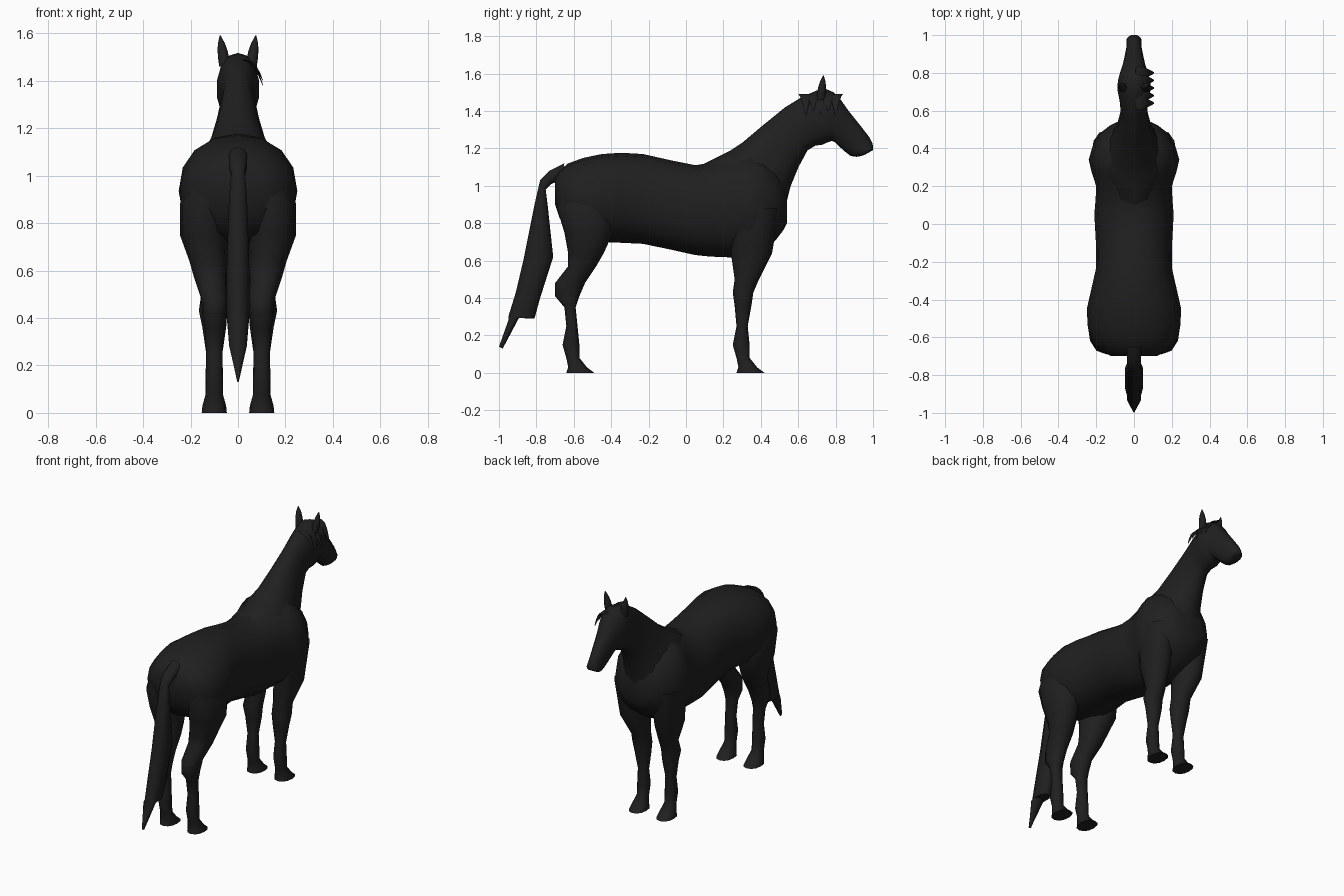
import bpy
import bmesh
from math import cos, sin, pi, copysign, radians

default_cube = bpy.data.objects.get("Cube")
if default_cube:
    bpy.data.objects.remove(default_cube, do_unlink=True)

# The single dark coat colour
SHADE = 0.014
coat = bpy.data.materials.new("black coat")
coat.use_nodes = True
coat.diffuse_color = (SHADE, SHADE, SHADE, 1)
shader = coat.node_tree.nodes["Principled BSDF"]
shader.inputs["Base Color"].default_value = coat.diffuse_color
shader.inputs["Roughness"].default_value = 0.8


def rounded(value, fullness):
    """Push a sine or cosine outwards so that the section becomes fuller."""
    return copysign(abs(value) ** fullness, value)


def refine(sections):
    """Insert a smoothly interpolated section between each pair."""
    padded = [sections[0], *sections, sections[-1]]
    result = []
    for before, start, end, after in zip(padded, sections, sections[1:], padded[3:]):
        middle = [(9 * (s + e) - b - a) / 16
                  for b, s, e, a in zip(before, start, end, after)]
        result += [start, middle]
    return result + [sections[-1]]


def loft(name, sections, sides=14, fullness=0.9, mirror=1):
    """Skin oval sections, each spanning two points (y, z) of the outline.

    A section is (y, z, opposite y, opposite z, half width, centre x).
    """
    mesh = bpy.data.meshes.new(name)
    bm = bmesh.new()
    loops = []
    for ya, za, yb, zb, width, centre in sections:
        loop = []
        for i in range(sides):
            angle = 2 * pi * i / sides
            along = rounded(cos(angle), fullness) / 2
            across = rounded(sin(angle), fullness) * width
            loop.append(bm.verts.new((
                mirror * (centre + across),
                (ya + yb) / 2 + (ya - yb) * along,
                (za + zb) / 2 + (za - zb) * along)))
        loops.append(loop)
    for first, second in zip(loops, loops[1:]):
        for i in range(sides):
            j = (i + 1) % sides
            bm.faces.new((first[i], first[j], second[j], second[i]))
    bm.faces.new(loops[0])
    bm.faces.new(loops[-1])
    bmesh.ops.recalc_face_normals(bm, faces=bm.faces)
    bm.to_mesh(mesh)
    bm.free()
    mesh.materials.append(coat)
    part = bpy.data.objects.new(name, mesh)
    bpy.context.collection.objects.link(part)
    bpy.ops.object.select_all(action="DESELECT")
    part.select_set(True)
    bpy.context.view_layer.objects.active = part
    bpy.ops.object.shade_smooth_by_angle(angle=radians(60))


def central(sections):
    """Sections lying on the middle plane."""
    return [(*section, 0) for section in sections]


# Torso: y, back line, belly line, half width
torso = [
    (-.7, 1.05, .9, .12),
    (-.63, 1.12, .75, .22),
    (-.45, 1.17, .7, .25),
    (-.23, 1.17, .69, .2),
    (.05, 1.11, .63, .21),
    (.2, 1.15, .62, .2),
    (.34, 1.18, .62, .24),
    (.48, 1.1, .71, .18),
    (.54, .97, .8, .09),
]
loft("torso", refine(central(
    [(y, back, y, belly, width) for y, back, belly, width in torso])), sides=16)

# Neck and head: crest point, throat point, half width
neck_and_head = [
    (.1, 1.12, .48, .72, .15),
    (.2, 1.17, .53, .87, .17),
    (.3, 1.23, .56, 1, .12),
    (.53, 1.42, .65, 1.19, .07),
    (.7, 1.51, .73, 1.22, .09),
    (.79, 1.5, .78, 1.24, .08),
    (.87, 1.4, .81, 1.22, .06),
    (.98, 1.26, .88, 1.16, .04),
    (1, 1.21, .94, 1.16, .04),
    (1, 1.19, .98, 1.18, .02),
]
loft("neck_and_head", refine(central(neck_and_head)))

# Tail: outer point, inner point, half width
tail = [
    (-.65, 1.12, -.67, 1.03, .04),
    (-.73, 1.08, -.72, 1.01, .04),
    (-.78, 1.03, -.75, .98, .03),
    (-.81, .9, -.74, .9, .04),
    (-.87, .6, -.71, .62, .05),
    (-.91, .43, -.78, .4, .05),
    (-.95, .3, -.81, .29, .04),
    (-.95, .28, -.89, .3, .04),
    (-1, .14, -.98, .13, 0.004),
]
loft("tail", central(tail), sides=10)

# Upper legs: height, back, front, half width
hind_upper = [
    (1.06, -.66, -.44, .07),
    (.88, -.69, -.38, .1),
    (.75, -.65, -.39, .1),
    (.64, -.63, -.44, .08),
    (.57, -.63, -.48, .07),
    (.48, -.7, -.54, .055),
    (.41, -.7, -.57, .05),
    (.35, -.65, -.59, .04),
]
front_upper = [
    (.88, .24, .5, .09),
    (.64, .24, .46, .08),
    (.5, .26, .39, .055),
    (.43, .25, .36, .06),
    (.36, .26, .35, .05),
]

# Cannon, fetlock, pastern and hoof, measured from the cannon axis
lower_leg = [
    (.25, -.03, .03, .034),
    (.15, -.05, .04, .037),
    (.08, -.03, .04, .036),
    (.03, -.02, .08, .05),
    (0, -.03, .12, .053),
]


def leg(upper, axis):
    """Level sections whose inner sides keep clear of the middle plane."""
    lower = [(z, axis + back, axis + front, width)
             for z, back, front, width in lower_leg]
    return [(front, z, back, z, width, max(.1, width + .045))
            for z, back, front, width in upper + lower]


def ear_section(t):
    """Oval of the ear at the fraction t of its height."""
    y, z = .72 + .015 * t, 1.46 + .13 * t
    size = .022 * (1 - t ** 3) + .002
    return (y + size, z, y - size, z, size, .055 + .02 * t)


def lock_section(y, length, t):
    """Section of a lock of hair that falls sideways and narrows to a point."""
    z = 1.49 - length * t ** 1.6
    size = .035 * (1 - t) + .004
    return (y + size, z, y - size, z, size / 3, .02 + .085 * t ** .7)


steps = [i / 4 for i in range(5)]
for side, mirror in (("left", 1), ("right", -1)):
    loft(side + "_hind_leg", leg(hind_upper, -.61), 12, mirror=mirror)
    loft(side + "_front_leg", leg(front_upper, .3), 12, mirror=mirror)
    loft(side + "_ear", [ear_section(t) for t in steps], 8, 1, mirror)

# Forelock: pointed locks falling over one side of the head
for number in range(5):
    length = .11 - .02 * (number % 2)
    sections = [lock_section(.64 + number * .04, length, t) for t in steps]
    loft("forelock_lock_" + str(number + 1), sections, 6, 1)
